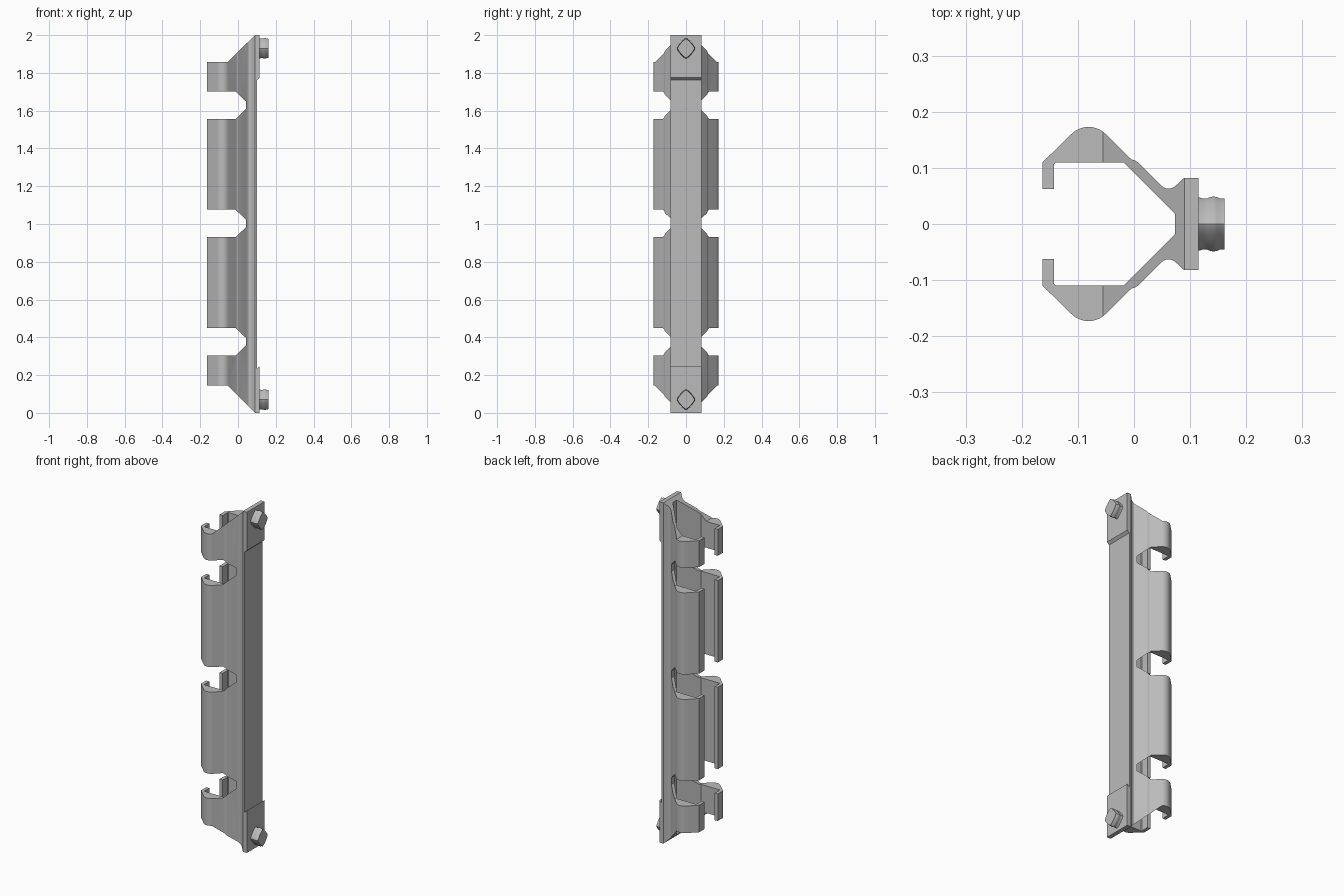
import bpy, bmesh, math

cube = bpy.data.objects.get("Cube")
if cube:
    bpy.data.objects.remove(cube)

grey = bpy.data.materials.new("plain_grey")
grey.use_nodes = True
GREY = (0.5, 0.5, 0.5, 1)
grey.diffuse_color = GREY
grey.node_tree.nodes["Principled BSDF"].inputs["Base Color"].default_value = GREY


def loft(name, rings):
    """Closed solid through a list of rings with equal point counts."""
    bm = bmesh.new()
    loops = [[bm.verts.new(p) for p in ring] for ring in rings]
    n = len(loops[0])
    for a, b in zip(loops, loops[1:]):
        for i in range(n):
            j = (i + 1) % n
            bm.faces.new((a[i], a[j], b[j], b[i]))
    bm.faces.new(loops[0])
    bm.faces.new(loops[-1])
    bmesh.ops.recalc_face_normals(bm, faces=bm.faces)
    mesh = bpy.data.meshes.new(name)
    bm.to_mesh(mesh)
    bm.free()
    mesh.materials.append(grey)
    obj = bpy.data.objects.new(name, mesh)
    bpy.context.collection.objects.link(obj)
    return obj


def smooth(obj, angle):
    bpy.ops.object.select_all(action="DESELECT")
    obj.select_set(True)
    bpy.context.view_layer.objects.active = obj
    bpy.ops.object.shade_smooth_by_angle(angle=math.radians(angle))


# Half cross-section: plate, neck, arm bulge, hook, inner wall
bulge = [(-0.081 + 0.043 * math.cos(math.radians(a)),
          0.13 + 0.043 * math.sin(math.radians(a))) for a in range(45, 136, 9)]
half = [(0.115, 0.082), (0.089, 0.082), (0.073, 0.067), (0.068, 0.064),
        (0.062, 0.063), (0.055, 0.064), (0.049, 0.068), (0.007, 0.110),
        (0.002, 0.113), (-0.004, 0.115), (-0.009, 0.119)]
half += bulge
half += [(-0.163, 0.110), (-0.163, 0.062), (-0.143, 0.062), (-0.143, 0.106),
         (-0.139, 0.110), (-0.019, 0.110), (0.073, 0.018)]
section = half + [(x, -y) for x, y in reversed(half)]
body = loft("clip_rail", [[(x, y, z) for x, y in section] for z in (0, 2)])

# Side outline: slanted ends, three notches, raised end pads
outline = [(0.115, 0), (0.09, 0), (-0.055, 0.145), (-0.2, 0.145)]
for z in (0.377, 1.003, 1.629):
    outline += [(-0.2, z - 0.073), (-0.013, z - 0.073), (0.042, z - 0.02),
                (0.042, z + 0.02), (-0.013, z + 0.073), (-0.2, z + 0.073)]
outline += [(-0.2, 1.857), (-0.055, 1.857), (0.09, 2), (0.115, 2),
            (0.115, 1.775), (0.101, 1.762), (0.101, 0.235), (0.115, 0.248)]
cutter = loft("outline_cutter", [[(x, y, z) for x, z in outline] for y in (-0.3, 0.3)])
cutter.hide_render = True

cut = body.modifiers.new("outline", "BOOLEAN")
cut.operation = "INTERSECT"
cut.solver = "EXACT"
cut.object = cutter
bpy.context.view_layer.objects.active = body
bpy.ops.object.modifier_apply(modifier=cut.name)
bpy.data.objects.remove(cutter)
smooth(body, 25)


# Diamond pegs with a slight waist
def diamond(x, z, scale):
    ring = []
    for i in range(32):
        c, s = math.cos(math.tau * i / 32), math.sin(math.tau * i / 32)
        ring.append((x, 0.049 * scale * math.copysign(abs(c) ** 1.6, c),
                     z + 0.055 * scale * math.copysign(abs(s) ** 1.6, s)))
    return ring


waist = [(0.11, 0.97), (0.118, 0.96), (0.124, 0.92), (0.13, 0.93),
         (0.136, 0.98), (0.142, 1.0), (0.148, 0.98), (0.153, 0.93), (0.161, 0.92)]
for name, z in (("lower_peg", 0.07), ("upper_peg", 1.93)):
    peg = loft(name, [diamond(x, z, s) for x, s in waist])
    smooth(peg, 35)
